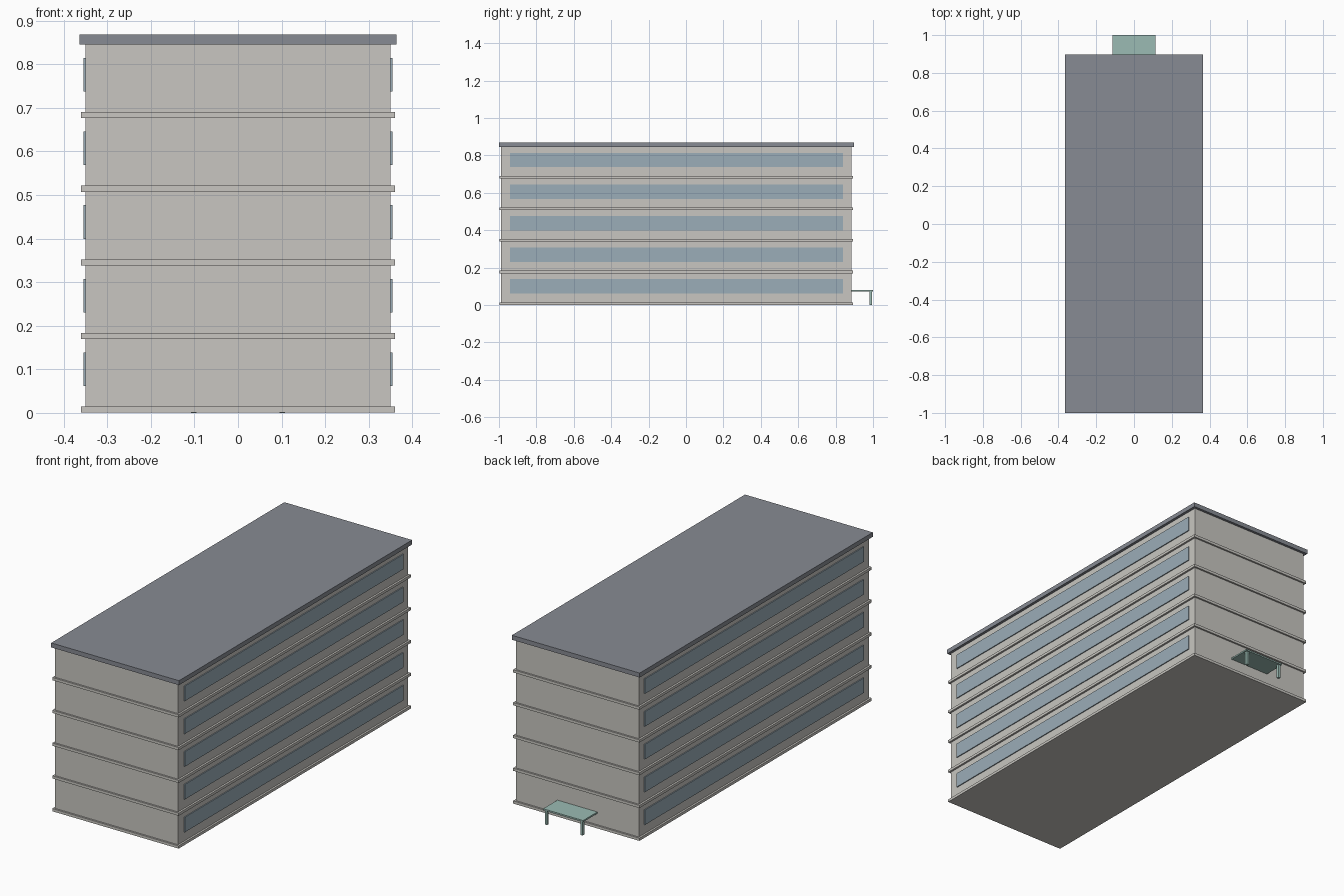
import bpy

cube = bpy.data.objects.get("Cube")
if cube:
    bpy.data.objects.remove(cube, do_unlink=True)


def make_material(name, rgb):
    mat = bpy.data.materials.new(name)
    mat.use_nodes = True
    colour = (*rgb, 1.0)
    mat.diffuse_color = colour
    mat.node_tree.nodes["Principled BSDF"].inputs["Base Color"].default_value = colour
    return mat


def box(name, mat, x, y, z):
    """Box spanning the given (low, high) ranges."""
    spans = (x, y, z)
    bpy.ops.mesh.primitive_cube_add(size=1)
    obj = bpy.context.object
    obj.name = name
    obj.location = [(a + b) / 2 for a, b in spans]
    obj.scale = [b - a for a, b in spans]
    bpy.ops.object.transform_apply(location=True, rotation=False, scale=True)
    obj.data.materials.append(mat)
    return obj


concrete = make_material("pale concrete", (0.578, 0.565, 0.533))
slate = make_material("slate grey", (0.242, 0.258, 0.292))
glass = make_material("blue grey glass", (0.328, 0.418, 0.479))
canopy_green = make_material("pale green", (0.328, 0.497, 0.451))

FLOORS = 5
STOREY = 0.1688
HALF_WIDTH = 0.35
FRONT, BACK = -0.988, 0.884

# Main block and overhanging roof slab
box("building_body", concrete, (-HALF_WIDTH, HALF_WIDTH), (FRONT, BACK), (0.002, 0.846))
box("roof_slab", slate, (-0.364, 0.364), (-1.0, 0.897), (0.845, 0.868))

# Floor bands and long window strips on both sides
for floor in range(FLOORS):
    base = floor * STOREY
    box(f"floor_band_{floor + 1}", concrete, (-0.36, 0.36),
        (FRONT - 0.009, BACK + 0.009), (base + 0.001, base + 0.015))
    for side, sign in (("left", 1), ("right", -1)):
        x = sorted((sign * (HALF_WIDTH - 0.002), sign * 0.355))
        box(f"window_strip_{side}_{floor + 1}", glass, x,
            (-0.94, 0.84), (base + 0.062, base + 0.139))

# Entrance canopy on two posts at the back
box("entrance_canopy", canopy_green, (-0.114, 0.114), (BACK, 1.0), (0.073, 0.081))
for side, sign in (("left", 1), ("right", -1)):
    x = sorted((sign * 0.095, sign * 0.108))
    box(f"canopy_post_{side}", canopy_green, x, (0.982, 0.995), (0.0, 0.074))
